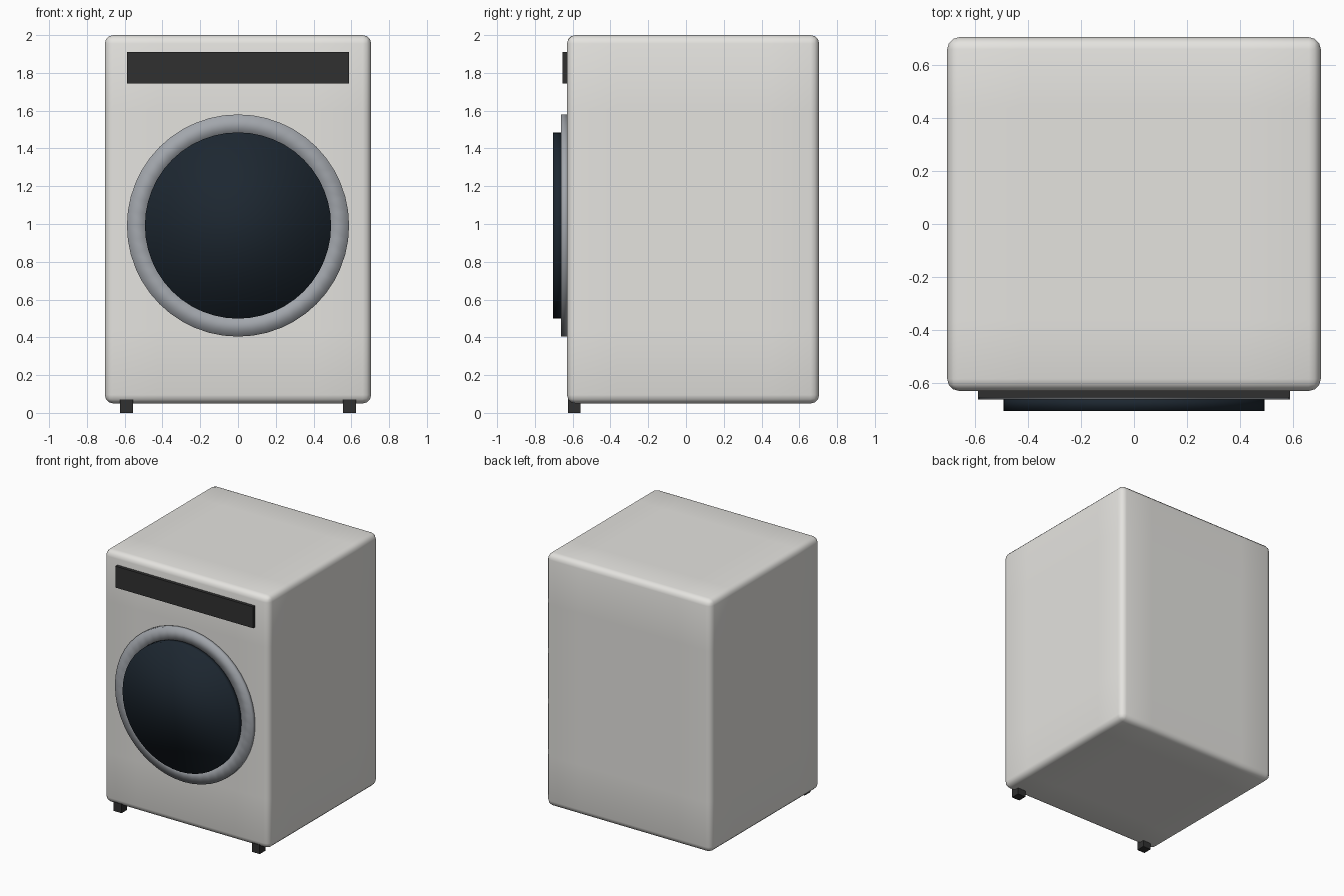
import bpy, bmesh, math
from mathutils import Matrix, Vector

if "Cube" in bpy.data.objects:
    bpy.data.objects.remove(bpy.data.objects["Cube"])


def material(name, rgb):
    m = bpy.data.materials.new(name)
    m.diffuse_color = (*rgb, 1)
    m.use_nodes = True
    m.node_tree.nodes["Principled BSDF"].inputs["Base Color"].default_value = m.diffuse_color
    return m


SHELL = material("shell_white", (0.78, 0.77, 0.74))
BLACK = material("dark_plastic", (0.03, 0.03, 0.03))
METAL = material("door_metal", (0.36, 0.38, 0.41))
GLASS = material("dark_glass", (0.012, 0.02, 0.03))


def finish(name, bm, mat):
    bmesh.ops.recalc_face_normals(bm, faces=bm.faces)
    me = bpy.data.meshes.new(name)
    bm.to_mesh(me)
    bm.free()
    ob = bpy.data.objects.new(name, me)
    bpy.context.collection.objects.link(ob)
    me.materials.append(mat)
    return ob


def box(name, lo, hi, mat, bevel=0, segments=2, cuts=0):
    lo, hi = Vector(lo), Vector(hi)
    bm = bmesh.new()
    bmesh.ops.create_cube(bm, size=1, matrix=Matrix.Translation((lo + hi) / 2)
                          @ Matrix.Diagonal((*(hi - lo), 1)))
    if cuts:
        bmesh.ops.subdivide_edges(bm, edges=bm.edges[:], cuts=cuts, use_grid_fill=True)
    ob = finish(name, bm, mat)
    if bevel:
        b = ob.modifiers.new("Bevel", "BEVEL")
        b.width, b.segments, b.limit_method = bevel, segments, "ANGLE"
    return ob


def lathe(name, profile, mat, z, steps=48):
    """Revolve (radius, y) points around the door axis."""
    bm = bmesh.new()
    rings = []
    for i in range(steps):
        a = 2 * math.pi * i / steps
        rings.append([bm.verts.new((r * math.cos(a), y, z + r * math.sin(a)))
                      for r, y in profile])
    for i in range(steps):
        p, q = rings[i], rings[(i + 1) % steps]
        for j in range(len(profile) - 1):
            bm.faces.new((p[j], p[j + 1], q[j + 1], q[j]))
    # cap both ends
    for j in (0, -1):
        bm.faces.new([r[j] for r in rings])
    ob = finish(name, bm, mat)
    ob.data.shade_smooth()
    return ob


# Cabinet with softly rounded edges
cabinet = box("cabinet", (-0.705, -0.63, 0.05), (0.705, 0.705, 2.0), SHELL,
              bevel=0.045, segments=3, cuts=4)
cabinet.data.shade_smooth()

# Control panel strip
box("control_panel", (-0.588, -0.655, 1.745), (0.588, -0.62, 1.91), BLACK)

# Door: metal rim and raised dark glass
lathe("door_rim", [(0.588, -0.62), (0.588, -0.662), (0.48, -0.662), (0.48, -0.62)],
      METAL, 0.992)
lathe("door_glass", [(0.493, -0.65), (0.493, -0.705)], GLASS, 0.992)

# Front feet
for side, x in (("left", -0.59), ("right", 0.59)):
    box(f"{side}_front_foot", (x - 0.034, -0.626, 0), (x + 0.034, -0.558, 0.07), BLACK)
